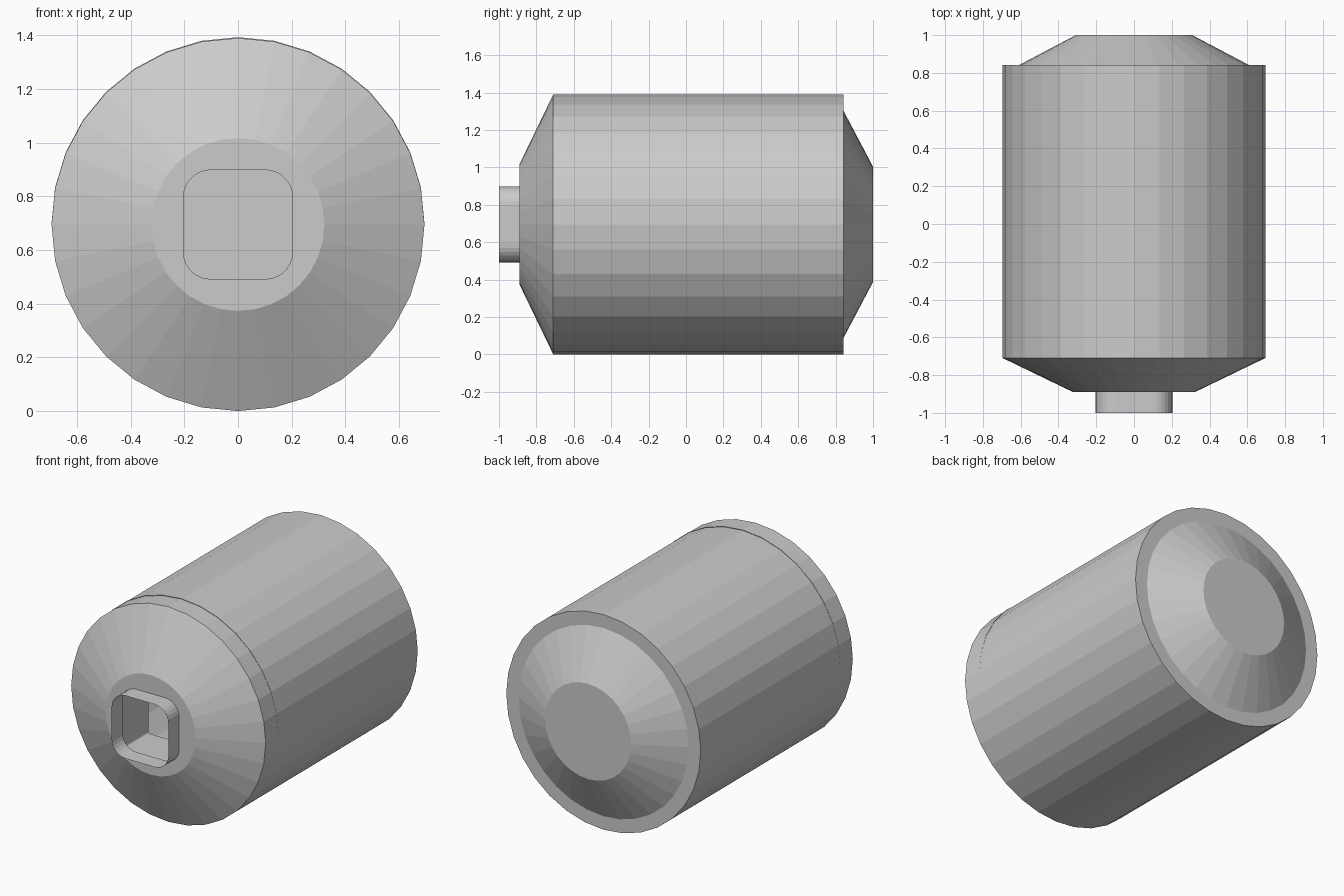
import bpy, bmesh, math

cube = bpy.data.objects.get("Cube")
if cube:
    bpy.data.objects.remove(cube, do_unlink=True)

SIDES = 32
AXIS_Z = 0.695

grey = bpy.data.materials.new("light_grey")
grey.use_nodes = True
grey.diffuse_color = (0.6, 0.6, 0.6, 1)
grey.node_tree.nodes["Principled BSDF"].inputs["Base Color"].default_value = (0.6, 0.6, 0.6, 1)


def circle(radius, lift=0.0):
    """Round section as x, z pairs about the module's axis."""
    step = math.tau / SIDES
    return [(radius * math.cos(i * step), radius * math.sin(i * step) + lift)
            for i in range(SIDES)]


def rounded_square(half, corner):
    """Square section with rounded corners and the same point count as a circle."""
    per_corner = SIDES // 4
    points = []
    for k in range(4):
        mid = math.pi / 4 + k * math.pi / 2
        cx = math.copysign(half - corner, math.cos(mid))
        cz = math.copysign(half - corner, math.sin(mid))
        for i in range(per_corner):
            a = (k + i / (per_corner - 1)) * math.pi / 2
            points.append((cx + corner * math.cos(a), cz + corner * math.sin(a)))
    return points


def loft(name, sections, cap_end=False):
    """Skin a row of (y, section) loops running from front to back."""
    bm = bmesh.new()
    loops = [[bm.verts.new((x, y, z + AXIS_Z)) for x, z in pts] for y, pts in sections]
    for a, b in zip(loops, loops[1:]):
        for i in range(SIDES):
            j = (i + 1) % SIDES
            bm.faces.new((a[i], a[j], b[j], b[i]))
    if cap_end:
        bm.faces.new(loops[-1])
    bmesh.ops.recalc_face_normals(bm, faces=bm.faces)
    mesh = bpy.data.meshes.new(name)
    bm.to_mesh(mesh)
    bm.free()
    mesh.materials.append(grey)
    obj = bpy.data.objects.new(name, mesh)
    bpy.context.collection.objects.link(obj)
    return obj


port = rounded_square(0.203, 0.1)
duct = rounded_square(0.235, 0.01)

# Hollow pressure hull: open port, front cone, barrel, stepped rear cone
loft("hull", [
    (-1.0, port), (-0.89, port),
    (-0.89, circle(0.322)), (-0.71, circle(0.695)),
    (0.842, circle(0.695)), (0.842, circle(0.608)),
    (1.0, circle(0.308)),
], cap_end=True)

# Square entry passage behind the port, ending in a bulkhead
loft("entry_passage", [(-0.885, duct), (-0.58, duct)])
loft("front_bulkhead", [(-0.58, duct), (-0.58, circle(0.695, 0.003))])
